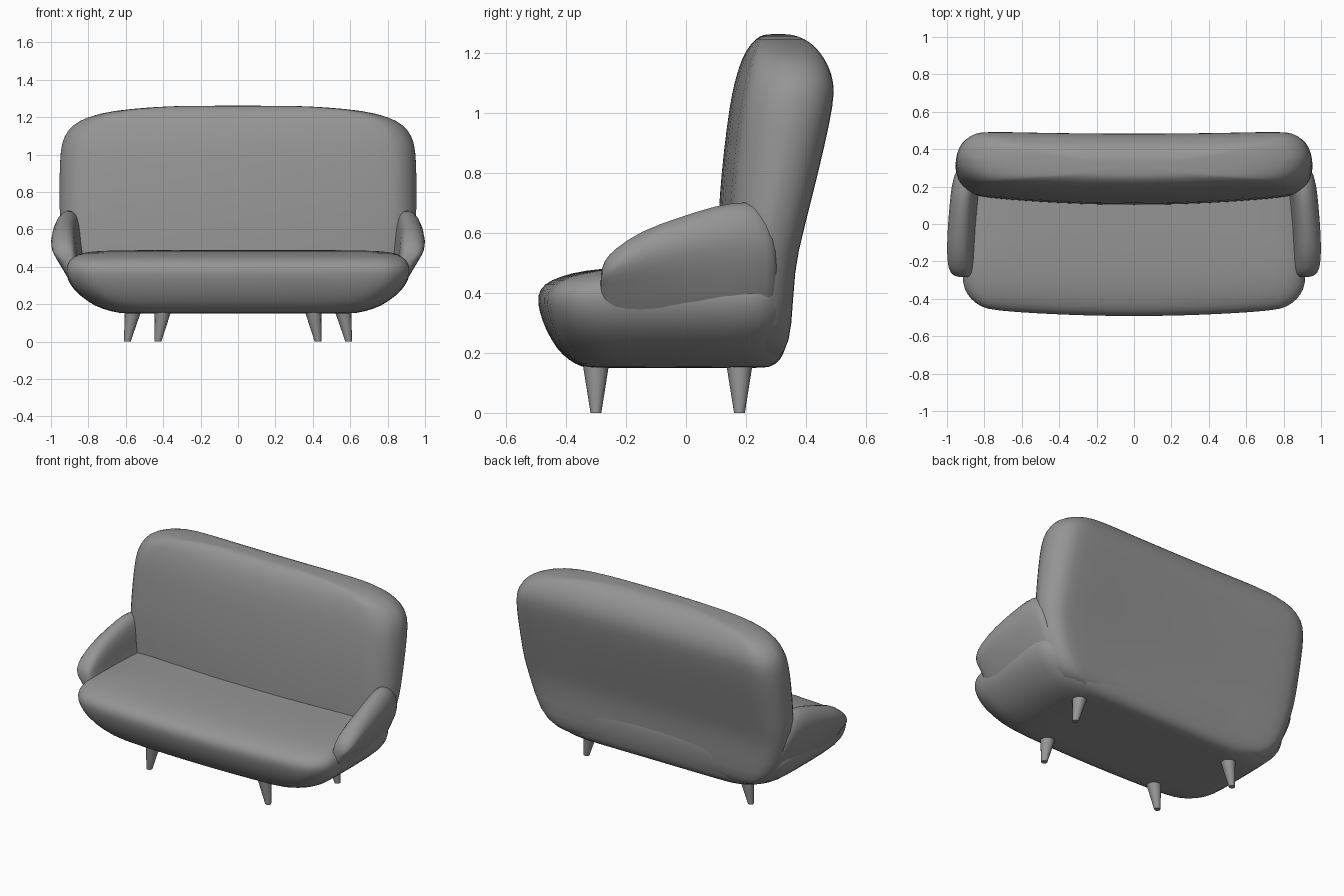
import bpy, bmesh, math
from mathutils import Vector

cube = bpy.data.objects.get("Cube")
if cube:
    bpy.data.objects.remove(cube)

fabric = bpy.data.materials.new("grey")
fabric.use_nodes = True
GREY = (0.3, 0.3, 0.3, 1)
fabric.diffuse_color = GREY
fabric.node_tree.nodes["Principled BSDF"].inputs["Base Color"].default_value = GREY


def loft(name, rings, subdiv=1, angle=80):
    """Skin a list of equal-length closed rings and cap both ends."""
    bm = bmesh.new()
    loops = [[bm.verts.new(p) for p in ring] for ring in rings]
    n = len(rings[0])
    for a, b in zip(loops, loops[1:]):
        for i in range(n):
            j = (i + 1) % n
            bm.faces.new((a[i], a[j], b[j], b[i]))
    bm.faces.new(loops[0][::-1])
    bm.faces.new(loops[-1])
    bmesh.ops.recalc_face_normals(bm, faces=bm.faces)
    mesh = bpy.data.meshes.new(name)
    bm.to_mesh(mesh)
    bm.free()
    mesh.materials.append(fabric)
    obj = bpy.data.objects.new(name, mesh)
    bpy.context.collection.objects.link(obj)
    bpy.ops.object.select_all(action='DESELECT')
    obj.select_set(True)
    bpy.context.view_layer.objects.active = obj
    bpy.ops.object.shade_smooth_by_angle(angle=math.radians(angle))
    if subdiv:
        mod = obj.modifiers.new("Soften", 'SUBSURF')
        mod.levels = mod.render_levels = subdiv
    return obj


def rounded_ring(z, half, front, back, radius, bow_front, bow_back, steps=5, spans=6):
    """Horizontal rounded rectangle whose long edges bow with x."""
    r = min(radius, (back - front) * 0.48, half * 0.9)
    corners = [(half - r, back - r, 0), (r - half, back - r, 1),
               (r - half, front + r, 2), (half - r, front + r, 3)]
    pts = []
    for k, (cx, cy, quarter) in enumerate(corners):
        for s in range(steps):
            a = (quarter + s / (steps - 1)) * math.pi / 2
            pts.append((cx + r * math.cos(a), cy + r * math.sin(a)))
        if k in (0, 2):
            x0, y0 = pts[-1]
            x1 = corners[k + 1][0]
            pts += [(x0 + (x1 - x0) * i / spans, y0) for i in range(1, spans)]
    ring = []
    for x, y in pts:
        t = (y - front) / (back - front)
        bow = bow_front * (1 - t) + bow_back * t
        ring.append(Vector((x, y + bow * (x / 0.8) ** 2, z)))
    return ring


# Seat: height, half width, front, back, corner radius
seat_rows = [
    (0.150, 0.56, -0.30, 0.24, 0.14), (0.150, 0.63, -0.345, 0.28, 0.15),
    (0.175, 0.73, -0.39, 0.315, 0.17), (0.21, 0.80, -0.43, 0.33, 0.17),
    (0.28, 0.885, -0.47, 0.345, 0.17), (0.34, 0.915, -0.49, 0.35, 0.17),
    (0.39, 0.925, -0.498, 0.35, 0.17), (0.43, 0.91, -0.475, 0.34, 0.16),
    (0.455, 0.885, -0.42, 0.33, 0.15), (0.475, 0.84, -0.34, 0.32, 0.13),
    (0.485, 0.76, -0.22, 0.30, 0.12), (0.49, 0.60, -0.08, 0.28, 0.1)]
loft("seat", [rounded_ring(*row, 0.035, 0) for row in seat_rows])

# Backrest, leaning back and closing in a rounded crown
back_rows = [
    (0.16, 0.62, 0.12, 0.28, 0.08), (0.20, 0.76, 0.11, 0.325, 0.1),
    (0.28, 0.86, 0.10, 0.345, 0.12), (0.48, 0.925, 0.10, 0.35, 0.13),
    (0.60, 0.95, 0.105, 0.38, 0.14), (0.72, 0.955, 0.11, 0.41, 0.15),
    (0.88, 0.955, 0.125, 0.45, 0.15), (1.03, 0.95, 0.145, 0.482, 0.15),
    (1.10, 0.93, 0.16, 0.485, 0.15), (1.16, 0.885, 0.178, 0.465, 0.14),
    (1.20, 0.81, 0.195, 0.44, 0.12), (1.235, 0.68, 0.22, 0.41, 0.09),
    (1.255, 0.45, 0.245, 0.37, 0.06), (1.262, 0.28, 0.27, 0.34, 0.03)]
loft("backrest", [rounded_ring(*row, 0.04, 0.012) for row in back_rows])

# Arms: one section swept from the front tip into the backrest
arm_section = [(0.78, 0.20), (0.885, 0.29), (0.95, 0.41), (0.99, 0.51), (1.008, 0.59),
               (0.985, 0.67), (0.935, 0.705), (0.89, 0.685), (0.872, 0.63),
               (0.862, 0.54), (0.85, 0.42), (0.78, 0.30)]
# depth, top height, shrink, sideways shift
arm_rows = [
    (-0.285, 0.52, 0.3, 0), (-0.275, 0.54, 0.7, 0), (-0.24, 0.555, 0.93, 0),
    (-0.15, 0.61, 1, 0), (-0.02, 0.655, 1, -0.005), (0.1, 0.695, 1, -0.015),
    (0.2, 0.71, 1, -0.025), (0.27, 0.70, 0.97, -0.04), (0.31, 0.64, 0.85, -0.05)]
for side, name in ((1, "left_arm"), (-1, "right_arm")):
    rings = []
    for y, top, shrink, shift in arm_rows:
        ring = []
        for x, z in arm_section:
            if z > 0.4:
                z = 0.4 + (z - 0.4) * (top - 0.4) / 0.3
            ring.append(Vector((side * (0.90 + (x - 0.90) * shrink + shift), y,
                                0.43 + (z - 0.43) * shrink)))
        rings.append(ring)
    loft(name, rings)

# Tapered, splayed legs
for place, y, x_top, x_foot in (("front", -0.30, 0.40, 0.428), ("rear", 0.178, 0.56, 0.592)):
    for side, hand in ((1, "left"), (-1, "right")):
        rings = []
        for x, z, r in ((x_foot, 0, 0.018), (x_top, 0.17, 0.045)):
            rings.append([Vector((side * x + r * math.cos(a * math.pi / 8),
                                  y + r * math.sin(a * math.pi / 8), z)) for a in range(16)])
        loft(f"{place}_{hand}_leg", rings, subdiv=0, angle=40)
